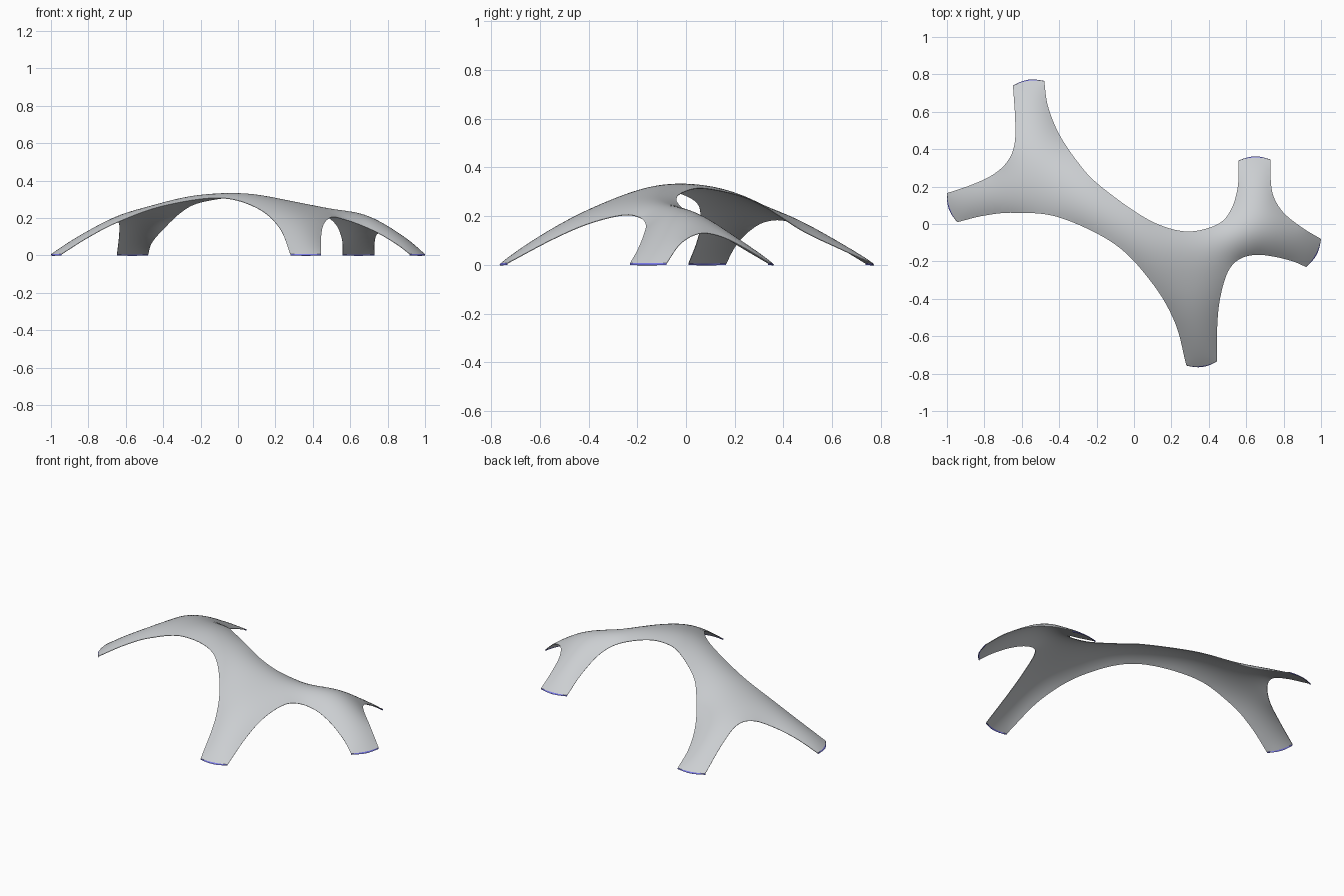
import bpy, bmesh, math
from mathutils import Vector
from mathutils.geometry import delaunay_2d_cdt

cube = bpy.data.objects.get("Cube")
if cube:
    bpy.data.objects.remove(cube)

STEP = 0.022      # mesh spacing
BULGE = 0.013     # outward curve of each foot line
LIP = 0.007       # height of the coloured strip under each foot


def material(name, colour):
    mat = bpy.data.materials.new(name)
    mat.use_nodes = True
    mat.diffuse_color = colour
    mat.node_tree.nodes["Principled BSDF"].inputs["Base Color"].default_value = colour
    return mat


shell_grey = material("shell grey", (0.6, 0.62, 0.64, 1))
foot_blue = material("foot blue", (0.2, 0.2, 0.85, 1))

# Free edges of the canopy, running clockwise from foot to foot
edges = {
    "front_right": [(.28, -.757, LIP), (.22, -.53, .15), (.1, -.32, .255), (-.1, -.11, .308),
                    (-.4, .035, .265), (-.64, .06, .18), (-.8, .045, .098), (-.945, .01, LIP)],
    "right": [(-1, .165, LIP), (-.88, .205, .08), (-.76, .26, .14), (-.68, .33, .18),
              (-.64, .42, .18), (-.635, .55, .12), (-.647, .74, LIP)],
    "back": [(-.48, .765, LIP), (-.46, .63, .068), (-.4, .48, .14), (-.3, .33, .235),
             (-.2, .22, .285), (0, .07, .315), (.15, -.01, .3), (.3, -.04, .268),
             (.45, 0, .22), (.52, .08, .17), (.555, .2, .09), (.56, .34, LIP)],
    "left": [(.73, .345, LIP), (.73, .25, .065), (.745, .15, .115), (.8, .06, .13),
             (.9, -.02, .09), (1, -.08, LIP)],
    "front_left": [(.92, -.23, LIP), (.85, -.2, .06), (.75, -.175, .12), (.65, -.165, .165),
                   (.56, -.19, .195), (.5, -.26, .205), (.46, -.4, .17), (.445, -.55, .105),
                   (.445, -.735, LIP)],
}
foot_names = ["right_front_foot", "right_back_foot", "left_back_foot",
              "left_side_foot", "front_foot"]

# Inflation of the membrane: strong in the legs, weak in the two wide forks
BASE_LOAD = 6.0
forks = [((-.5, .2), -3.5), ((.3, -.25), -4.0), ((-.08, 0), -1.0), ((.67, 0), 3.0)]


def load_at(p):
    return BASE_LOAD + sum(
        amount * math.exp(-((p.xy - Vector(c)).length / 0.2) ** 2) for c, amount in forks)


def smooth_path(points):
    """Catmull-Rom curve through the points, resampled at an even spacing."""
    p = [Vector(q) for q in points]
    p = [2 * p[0] - p[1]] + p + [2 * p[-1] - p[-2]]
    dense = []
    for a, b, c, d in zip(p, p[1:], p[2:], p[3:]):
        for k in range(30):
            t = k / 30
            dense.append(0.5 * (2 * b + (c - a) * t + (2 * a - 5 * b + 4 * c - d) * t * t
                                + (3 * b - a - 3 * c + d) * t ** 3))
    dense.append(p[-2])
    lengths = [0.0]
    for a, b in zip(dense, dense[1:]):
        lengths.append(lengths[-1] + (b - a).length)
    count = max(2, round(lengths[-1] / STEP))
    result, j = [], 0
    for i in range(count + 1):
        target = lengths[-1] * i / count
        while j < len(dense) - 2 and lengths[j + 1] < target:
            j += 1
        f = (target - lengths[j]) / max(lengths[j + 1] - lengths[j], 1e-9)
        result.append(dense[j].lerp(dense[j + 1], min(f, 1)))
    return result


def foot_path(a, b, bulge, count=8):
    """Level line between two foot corners, bowed outward."""
    a, b = Vector(a), Vector(b)
    d = (b - a).normalized()
    out = Vector((-d.y, d.x, 0))
    return [a.lerp(b, i / count) + out * bulge * math.sin(math.pi * i / count)
            for i in range(count + 1)]


def add_sheet(name, bm, mat):
    """Turn a bmesh surface into a thin, crisp-edged sheet."""
    mesh = bpy.data.meshes.new(name)
    bm.to_mesh(mesh)
    bm.free()
    mesh.materials.append(mat)
    mesh.polygons.foreach_set("use_smooth", [True] * len(mesh.polygons))
    obj = bpy.data.objects.new(name, mesh)
    bpy.context.collection.objects.link(obj)
    solid = obj.modifiers.new("thickness", 'SOLIDIFY')
    solid.thickness = 0.003
    solid.offset = -1
    split = obj.modifiers.new("crisp_rim", 'EDGE_SPLIT')
    split.split_angle = math.radians(40)


# Closed outline made of free edges and foot lines, with a strip under each foot
runs = list(edges.values())
rim = []
for name, run, following in zip(foot_names, runs, runs[1:] + runs[:1]):
    a, b = run[-1], following[0]
    top = foot_path(a, b, BULGE)
    rim += smooth_path(run)[:-1] + top[:-1]
    strip = bmesh.new()
    upper = [strip.verts.new(p) for p in top]
    lower = [strip.verts.new((p.x, p.y, 0)) for p in foot_path(a, b, BULGE + 0.006)]
    for i in range(len(top) - 1):
        strip.faces.new((upper[i], upper[i + 1], lower[i + 1], lower[i]))
    add_sheet(name, strip, foot_blue)


def inside(x, y):
    hit = False
    for a, b in zip(rim, rim[1:] + rim[:1]):
        if (a.y > y) != (b.y > y) and x < a.x + (y - a.y) * (b.x - a.x) / (b.y - a.y):
            hit = not hit
    return hit


# Even triangular scatter inside the outline
points = [p.xy for p in rim]
row = STEP * math.sqrt(3) / 2
for j in range(-40, 42):
    for i in range(-46, 47):
        x, y = (i + (j % 2) / 2) * STEP, j * row
        if inside(x, y) and min((x - p.x) ** 2 + (y - p.y) ** 2 for p in rim) > (0.6 * STEP) ** 2:
            points.append(Vector((x, y)))
n = len(rim)
verts, _, faces, origin, _, _ = delaunay_2d_cdt(
    points, [(i, (i + 1) % n) for i in range(n)], [], 1, 1e-6)

# Canopy: a membrane hung on the rim and inflated upward
bm = bmesh.new()
fixed = set()
for i, v in enumerate(verts):
    source = origin[i][0] if origin[i] else n
    bm.verts.new((v.x, v.y, rim[source].z if source < n else 0.2))
    if source < n:
        fixed.add(i)
bm.verts.ensure_lookup_table()
bm.verts.index_update()
for f in faces:
    bm.faces.new([bm.verts[i] for i in f])
bmesh.ops.recalc_face_normals(bm, faces=bm.faces)
if sum(f.normal.z for f in bm.faces) < 0:
    bmesh.ops.reverse_faces(bm, faces=bm.faces)

free = [(v, [e.other_vert(v) for e in v.link_edges]) for v in bm.verts if v.index not in fixed]
for _ in range(8):
    for v, near in free:
        v.co.xy = sum((o.co.xy for o in near), Vector((0, 0))) / len(near)
lift = [load_at(v.co) / 4 * sum((o.co.xy - v.co.xy).length_squared for o in near) / len(near)
        for v, near in free]
for _ in range(700):
    for (v, near), up in zip(free, lift):
        v.co.z = sum(o.co.z for o in near) / len(near) + up
add_sheet("canopy_shell", bm, shell_grey)
